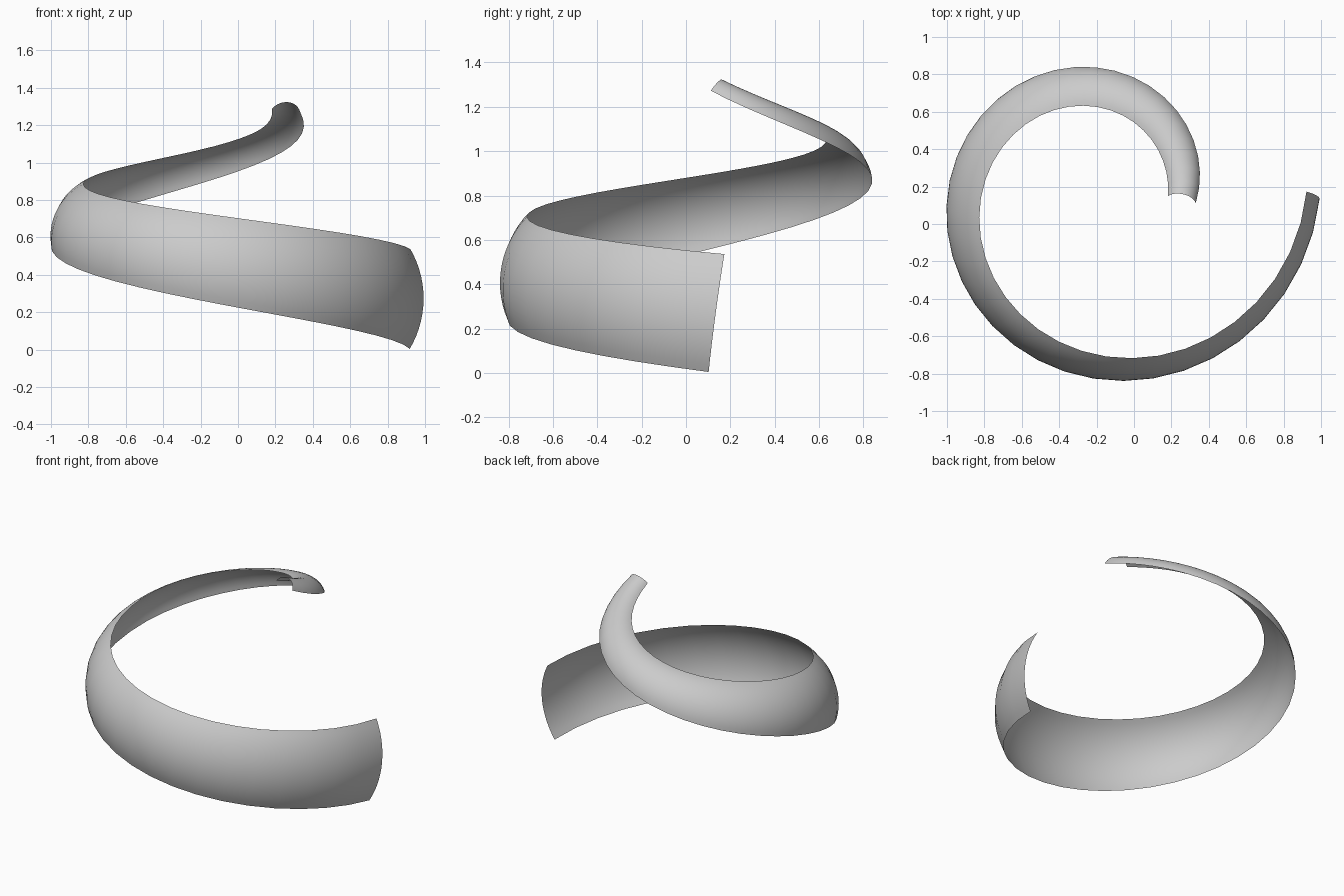
import bpy
import bmesh
from math import cos, sin, pi, radians
from mathutils import Vector

default_cube = bpy.data.objects.get("Cube")
if default_cube:
    bpy.data.objects.remove(default_cube, do_unlink=True)

# Stations along the spiral, in degrees, and the values held at each one
STATIONS = (3, 90, 180, 270, 371)
HEIGHT = (0.27, 0.42, 0.615, 0.86, 1.255)
LOWER_EDGE = (-30, -23, -9, 8, 15)
UPPER_EDGE = (30, 44, 63, 90, 152)
SEGMENTS, ARC_STEPS = 40, 14


def blend(values, angle):
    """Smooth polynomial through the station values."""
    total = 0
    for i, value in enumerate(values):
        for j, other in enumerate(STATIONS):
            if i != j:
                value *= (angle - other) / (STATIONS[i] - other)
        total += value
    return total


def path_frame(angle):
    """Centre of the ribbon's arc, with its outward and forward directions."""
    turn = radians(angle)
    out = Vector((cos(turn), -sin(turn), 0))
    forward = Vector((-sin(turn), -cos(turn), 0))
    shrink = 0.05 / (pi / 2)
    point = Vector((-0.1625, 0.1625, blend(HEIGHT, angle)))
    point += out * (0.62 - shrink * turn) - forward * shrink
    return point, out


def ribbon_section(angle):
    """Arc of points square to the climbing path."""
    centre, out = path_frame(angle)
    ahead, behind = path_frame(angle + 0.5)[0], path_frame(angle - 0.5)[0]
    up = (ahead - behind).normalized().cross(out)
    up *= 1 if up.z > 0 else -1
    radius = 0.54 - 0.111 * angle / 90
    low, high = blend(LOWER_EDGE, angle), blend(UPPER_EDGE, angle)
    for step in range(ARC_STEPS + 1):
        a = radians(low + (high - low) * step / ARC_STEPS)
        yield centre + out * radius * cos(a) + up * radius * sin(a)


# Spiral ribbon: an open, curved sheet that narrows as it climbs
bm = bmesh.new()
rows = []
for s in range(SEGMENTS + 1):
    angle = STATIONS[0] + (STATIONS[-1] - STATIONS[0]) * s / SEGMENTS
    rows.append([bm.verts.new(p) for p in ribbon_section(angle)])
for row, following in zip(rows, rows[1:]):
    for i in range(ARC_STEPS):
        bm.faces.new((row[i + 1], following[i + 1], following[i], row[i]))
for face in bm.faces:
    face.smooth = True
    # Normals point away from the arc's centre
bm.normal_update()
middle = rows[0][ARC_STEPS // 2].link_faces[0]
if middle.normal.x < 0:
    bmesh.ops.reverse_faces(bm, faces=bm.faces[:])
mesh = bpy.data.meshes.new("spiral_ribbon")
bm.to_mesh(mesh)
bm.free()
ribbon = bpy.data.objects.new("spiral_ribbon", mesh)
bpy.context.collection.objects.link(ribbon)

# Plain grey finish
grey = bpy.data.materials.new("light_grey")
grey.use_nodes = True
colour = (0.6, 0.6, 0.6, 1)
grey.diffuse_color = colour
grey.node_tree.nodes["Principled BSDF"].inputs["Base Color"].default_value = colour
mesh.materials.append(grey)
